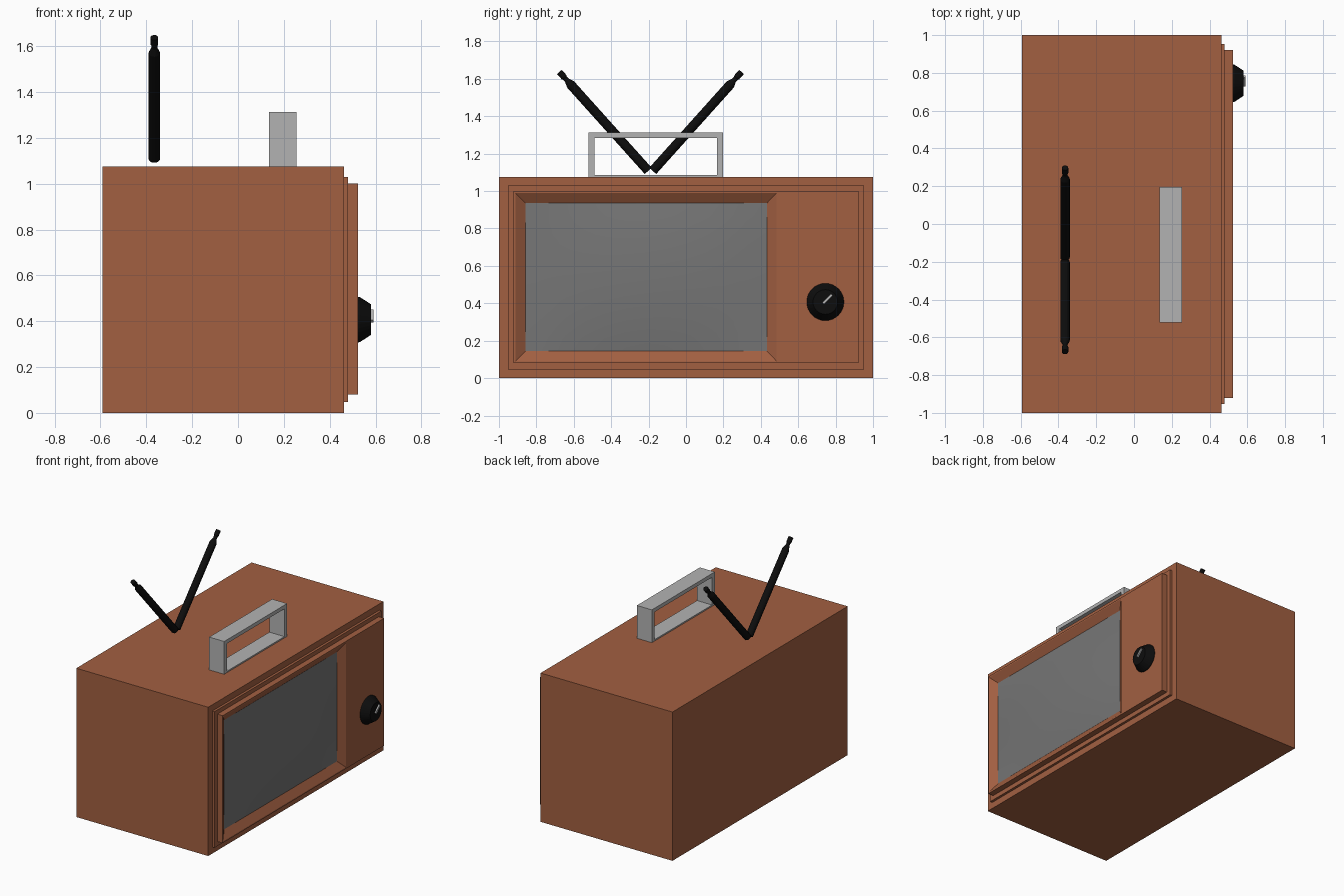
import bpy, bmesh, math
from mathutils import Vector, Matrix

if "Cube" in bpy.data.objects:
    bpy.data.objects.remove(bpy.data.objects["Cube"])


def material(name, rgb):
    m = bpy.data.materials.new(name)
    m.diffuse_color = (*rgb, 1)
    m.use_nodes = True
    m.node_tree.nodes["Principled BSDF"].inputs["Base Color"].default_value = m.diffuse_color
    return m


BROWN = material("orange_brown", (0.36, 0.115, 0.053))
GREY = material("light_grey", (0.45, 0.45, 0.45))
SCREEN = material("screen_grey", (0.18, 0.18, 0.18))
BLACK = material("black", (0.004, 0.004, 0.004))


def finish(name, bm, mat, smooth=False):
    bmesh.ops.recalc_face_normals(bm, faces=bm.faces[:])
    me = bpy.data.meshes.new(name)
    bm.to_mesh(me)
    bm.free()
    me.materials.append(mat)
    for p in me.polygons:
        p.use_smooth = smooth
    ob = bpy.data.objects.new(name, me)
    bpy.context.collection.objects.link(ob)
    return ob


def skin(bm, rings, close=False):
    """Bridge successive vertex rings; cap the ends, or join last to first."""
    n = len(rings[0])
    pairs = list(zip(rings, rings[1:])) + ([(rings[-1], rings[0])] if close else [])
    for a, b in pairs:
        for i in range(n):
            j = (i + 1) % n
            bm.faces.new((a[i], a[j], b[j], b[i]))
    if not close:
        bm.faces.new(rings[0])
        bm.faces.new(rings[-1])


def rect(bm, x, y0, y1, z0, z1):
    return [bm.verts.new((x, y, z)) for y, z in ((y0, z0), (y1, z0), (y1, z1), (y0, z1))]


def lathe(name, start, direction, profile, mat, sides):
    """Turn (radius, distance) pairs about an axis."""
    bm = bmesh.new()
    m = Matrix.Translation(start) @ Vector(direction).to_track_quat('Z', 'Y').to_matrix().to_4x4()
    rings = [[bm.verts.new(m @ Vector((r * math.cos(2 * math.pi * i / sides),
                                       r * math.sin(2 * math.pi * i / sides), h)))
              for i in range(sides)] for r, h in profile]
    skin(bm, rings)
    return finish(name, bm, mat)


# Cabinet: box, two front steps and the sloped screen recess
bm = bmesh.new()
body, step, panel = (-1, 1, 0, 1.075), (-.953, .953, .047, 1.03), (-.922, .922, .08, 1.0)
opening, inner = (-.912, .485, .09, .99), (-.858, .432, .145, .935)
skin(bm, [rect(bm, x, *r) for x, r in (
    (-.592, body), (.462, body), (.462, step), (.48, step),
    (.48, panel), (.523, panel), (.523, opening), (.488, inner))])
finish("cabinet", bm, BROWN)

# Bulging glass screen
bm = bmesh.new()
bmesh.ops.create_grid(bm, x_segments=12, y_segments=12, size=1)
y0, y1, z0, z1 = inner
for v in bm.verts:
    u, w = v.co.x, v.co.y
    v.co = (.489 + .028 * (1 - u * u) * (1 - w * w),
            (y0 + y1) / 2 + u * (y1 - y0) / 2, (z0 + z1) / 2 + w * (z1 - z0) / 2)
screen = finish("screen", bm, SCREEN, True)
if screen.data.polygons[0].normal.x < 0:
    screen.data.flip_normals()

# Carrying handle: rectangular loop with thin base
bm = bmesh.new()
out, hole = (-.522, .197, 1.075, 1.312), (-.49, .165, 1.085, 1.285)
skin(bm, [rect(bm, .135, *out), rect(bm, .255, *out),
          rect(bm, .255, *hole), rect(bm, .135, *hole)], close=True)
finish("handle", bm, GREY)

# Tuning knob and its pointer
lathe("knob", (.52, .745, .407), (1, 0, 0),
      [(.1, 0), (.098, .012), (.07, .055), (.066, .061)], BLACK, 32)
bm = bmesh.new()
bmesh.ops.create_cube(bm, size=1, matrix=Matrix.Translation((.584, .757, .423))
                      @ Matrix.Rotation(math.radians(45), 4, 'X')
                      @ Matrix.Diagonal((.014, .065, .014, 1)))
finish("knob_pointer", bm, GREY)

# Pair of aerial rods with narrowed neck and tip
for side, label in ((-1, "left"), (1, "right")):
    start = Vector((-.365, -.19 + side * .012, 1.108))
    end = Vector((-.365, -.19 + side * .487, 1.637))
    L = (end - start).length
    lathe("aerial_" + label, start, end - start,
          [(.025, 0), (.025, L - .09), (.013, L - .06), (.013, L - .045),
           (.017, L - .038), (.017, L)], BLACK, 16)
